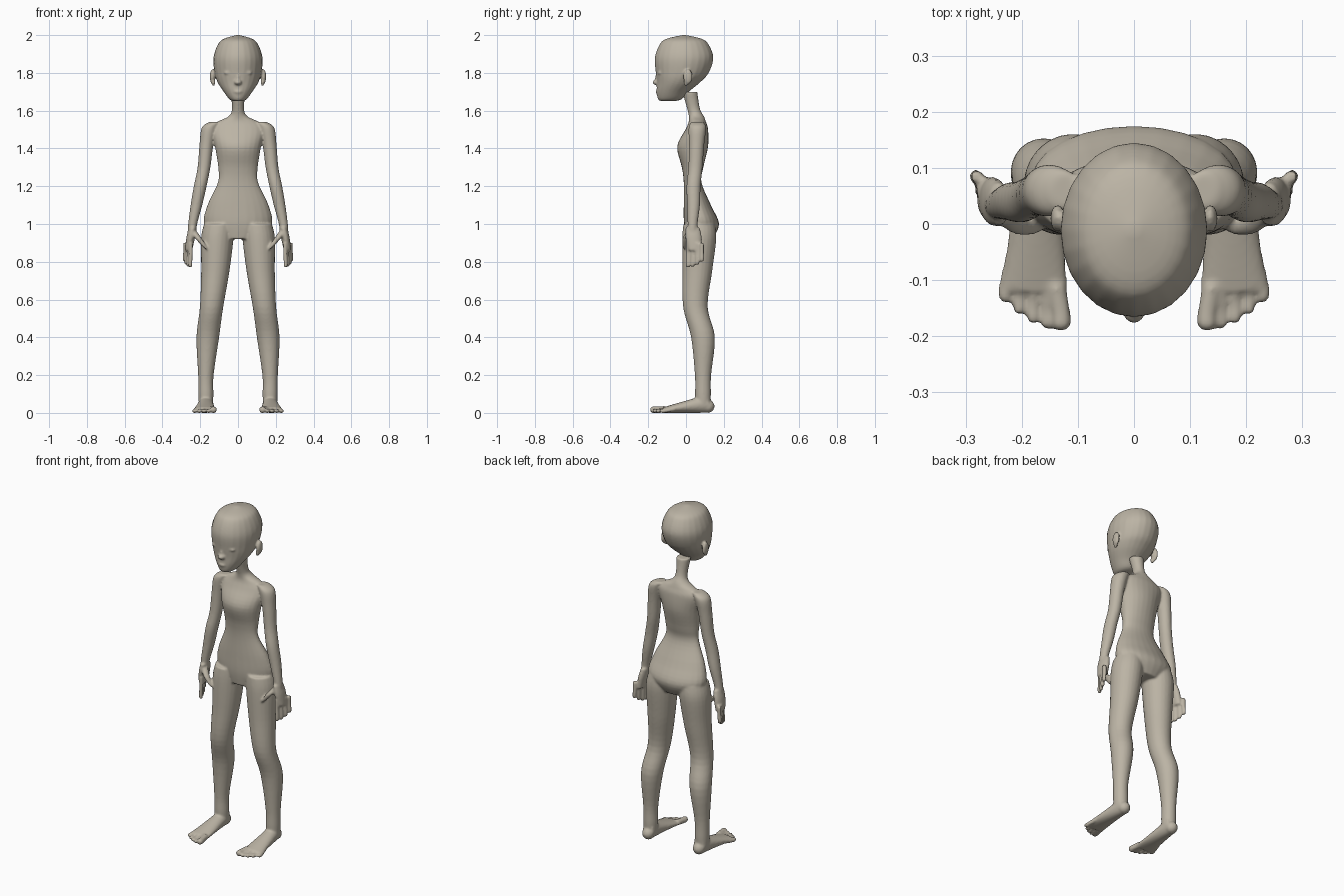
import bpy, bmesh, math
from mathutils import Vector, Matrix

default_cube = bpy.data.objects.get("Cube")
if default_cube:
    bpy.data.objects.remove(default_cube)

colour = (0.5, 0.455, 0.375, 1)
clay = bpy.data.materials.new("warm grey clay")
clay.use_nodes = True
clay.diffuse_color = colour
clay.node_tree.nodes["Principled BSDF"].inputs["Base Color"].default_value = colour

SIDES = 24
STEPS = 5


def smooth_path(keys):
    """Catmull-Rom interpolation between key sections."""
    vectors = [Vector(key) for key in keys]
    padded = [vectors[0], *vectors, vectors[-1]]
    path = []
    for before, start, end, after in zip(padded, padded[1:], padded[2:], padded[3:]):
        leave, arrive = (end - before) / 2, (after - start) / 2
        for step in range(STEPS):
            t = step / STEPS
            ease = t * t * (3 - 2 * t)
            path.append(start.lerp(end, ease)
                        + leave * t * (1 - t) ** 2 - arrive * t * t * (1 - t))
    return path + [vectors[-1]]


def loft(form, keys, along_y=False):
    """Closed tube through elliptical sections (x, y, z, half width, half depth)."""
    rings = []
    for x, y, z, width, depth in smooth_path(keys):
        ring = []
        for index in range(SIDES):
            angle = math.tau * index / SIDES
            across, out = width * math.cos(angle), depth * math.sin(angle)
            offset = Vector((across, 0, out) if along_y else (across, out, 0))
            ring.append(form.verts.new(Vector((x, y, z)) + offset))
        rings.append(ring)
    faces = [form.faces.new(rings[0]), form.faces.new(rings[-1])]
    for lower, upper in zip(rings, rings[1:]):
        for index in range(SIDES):
            previous = index - 1
            faces.append(form.faces.new((lower[previous], lower[index],
                                         upper[index], upper[previous])))
    bmesh.ops.recalc_face_normals(form, faces=faces)


def trunk(form, sections):
    """Central form from sections (y, z, half width, half depth)."""
    loft(form, [(0, *section) for section in sections])


def limb(form, side, sections, flat=1.0, along_y=False):
    """Side form from sections (x, y, z, radius), placed left or right."""
    loft(form, [(side * x, y, z, radius, radius * flat)
                for x, y, z, radius in sections], along_y)


def ball(form, centre, size):
    placement = Matrix.Translation(centre) @ Matrix.Diagonal((*size, 1))
    bmesh.ops.create_uvsphere(form, u_segments=SIDES, v_segments=SIDES // 2,
                              radius=1, matrix=placement)


def finish(form, name, smoothing):
    """Fuse the overlapping forms into one smooth skin."""
    mesh = bpy.data.meshes.new(name)
    form.to_mesh(mesh)
    form.free()
    mesh.materials.append(clay)
    part = bpy.data.objects.new(name, mesh)
    bpy.context.collection.objects.link(part)
    fuse = part.modifiers.new("fuse", "REMESH")
    fuse.mode = "VOXEL"
    fuse.voxel_size = 0.006
    fuse.use_smooth_shade = True
    soften = part.modifiers.new("soften", "SMOOTH")
    soften.factor = 0.5
    soften.iterations = smoothing


def build_face(form):
    nose_tip, nose_bridge = (0, -.157, 1.75), (0, -.15, 1.77)
    ball(form, nose_tip, (.02, .02, .014))
    ball(form, nose_bridge, (.01, .014, .03))
    upper_lip, lower_lip, chin = (0, -.148, 1.7), (0, -.143, 1.69), (0, -.13, 1.67)
    ball(form, upper_lip, (.024, .014, .008))
    ball(form, lower_lip, (.02, .014, .007))
    ball(form, chin, (.024, .02, .016))
    for side in (-1, 1):
        eyelid, ear, ear_lobe = (side * .05, -.137, 1.8), (side * .136, .01, 1.78), (side * .13, 0, 1.75)
        ball(form, eyelid, (.023, .013, .01))
        ball(form, ear, (.013, .025, .04))
        ball(form, ear_lobe, (.01, .013, .02))


def build_leg(form, side):
    limb(form, side, [(.1, .07, 1, .08), (.11, .07, .92, .086), (.12, .06, .75, .075),
                      (.14, .05, .56, .062), (.16, .09, .4, .06), (.17, .09, .2, .041),
                      (.17, .09, .1, .04), (.17, .09, .05, .038)], flat=1.05)


def build_foot(form, side):
    # The sole widens and the instep sinks evenly from heel to toes
    sections = []
    for step in range(STEPS):
        t = step / (STEPS - 1)
        height = .05 - .035 * t
        sections.append((side * (.168 + .01 * t), .12 - .24 * t, height, .035 + .025 * t, height))
    loft(form, sections, along_y=True)
    ball(form, (side * .168, .115, .035), (.034, .036, .035))
    # Toes shorten in an arc from the big toe outwards
    for toe in range(5):
        t = toe / 4
        x, tip = .13 + .1 * t, -.18 + .05 * t * t
        radius = .011 if toe else .017
        limb(form, side, [(x * .8 + .035, tip + .07, .02, radius), (x, tip + .02, radius, radius),
                          (x, tip, radius, radius), (x, tip - .01, radius, radius / 2)], along_y=True)


def build_arm(form, side):
    limb(form, side, [(.12, .06, 1.54, .03), (.15, .06, 1.51, .042), (.167, .056, 1.42, .037),
                      (.18, .05, 1.3, .034), (.2, .04, 1.2, .034), (.22, .04, 1.1, .031),
                      (.24, .035, 1, .024), (.243, .035, .96, .024)], flat=1.1)


def build_hand(form, side):
    # Palm
    limb(form, side, [(.24, .035, .98, .02), (.25, .04, .93, .023),
                      (.262, .047, .86, .019)], flat=1.9)
    # Fingers fan outwards and backwards
    for finger in range(4):
        t = finger / 3
        x, y, tip = .25 + .03 * t, .01 + .075 * t, .77 + .03 * t * t
        radius = .011
        limb(form, side, [(x, y, .9, radius), (x, y, .85, radius),
                          (x + .003, y, tip + .01, radius), (x, y, tip, radius / 2)])
    # Thumb
    limb(form, side, [(.235, .02, .96, .018), (.21, 0, .925, .018),
                      (.18, -.007, .885, .012), (.167, -.008, .867, .005)])


# Head
head = bmesh.new()
trunk(head, [(-.1, 1.65, .02, .03), (-.086, 1.66, .045, .062), (-.07, 1.7, .076, .085),
             (-.04, 1.75, .108, .115), (-.02, 1.8, .124, .14), (-.01, 1.88, .13, .155),
             (-.01, 1.95, .107, .13), (-.01, 1.98, .076, .095), (-.01, 2, .01, .01)])
build_face(head)
finish(head, "head", smoothing=3)

# Neck, torso, arms and legs
body = bmesh.new()
trunk(body, [(.02, 1.7, .04, .04), (.04, 1.61, .032, .034), (.055, 1.57, .05, .04),
             (.06, 1.54, .11, .046), (.057, 1.5, .14, .06), (.035, 1.41, .122, .082),
             (.035, 1.3, .105, .057), (.035, 1.22, .107, .047), (.06, 1.1, .162, .072),
             (.082, 1, .18, .093), (.07, .92, .11, .07)])
for side in (-1, 1):
    build_leg(body, side)
    build_foot(body, side)
    build_arm(body, side)
    build_hand(body, side)
finish(body, "body", smoothing=5)
